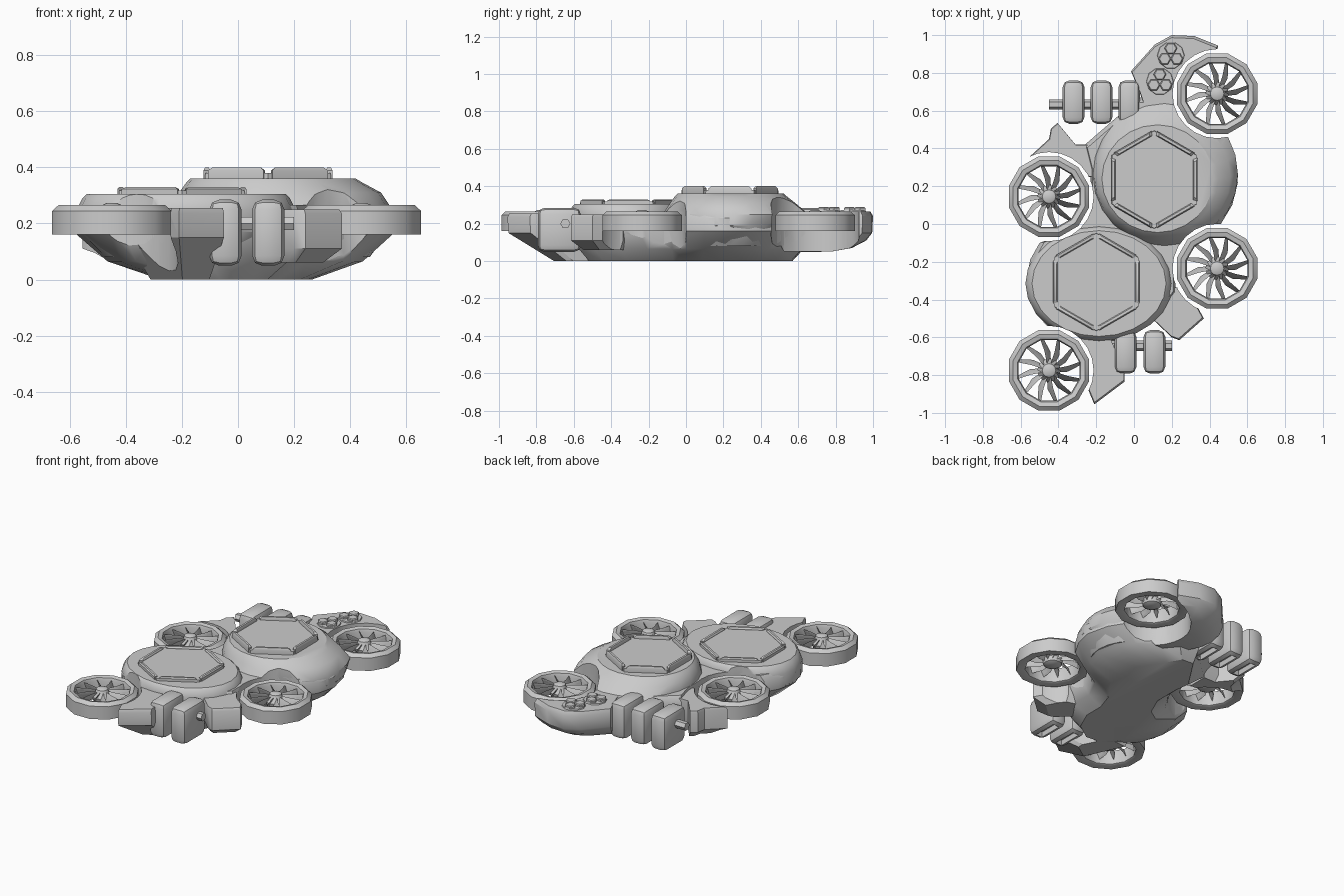
import bpy, bmesh
from math import sin, cos, pi, radians
from mathutils import Vector, Matrix

if "Cube" in bpy.data.objects:
    bpy.data.objects.remove(bpy.data.objects["Cube"])

FANS = [(.44, .69), (-.45, .145), (.44, -.235), (-.45, -.775)]


def finish(name, bm, angle=32):
    bmesh.ops.recalc_face_normals(bm, faces=bm.faces)
    me = bpy.data.meshes.new(name)
    bm.to_mesh(me)
    bm.free()
    ob = bpy.data.objects.new(name, me)
    bpy.context.collection.objects.link(ob)
    smooth(ob, angle)
    return ob


def smooth(ob, angle=32):
    bpy.ops.object.select_all(action='DESELECT')
    ob.select_set(True)
    bpy.context.view_layer.objects.active = ob
    bpy.ops.object.shade_smooth_by_angle(angle=radians(angle))


def add_loft(bm, rings, cap=True, closed=False):
    vs = [[bm.verts.new(p) for p in r] for r in rings]
    n = len(vs[0])
    pairs = list(zip(vs, vs[1:])) + ([(vs[-1], vs[0])] if closed else [])
    for a, b in pairs:
        for i in range(n):
            bm.faces.new((a[i], a[(i + 1) % n], b[(i + 1) % n], b[i]))
    if cap and not closed:
        bm.faces.new(vs[0])
        bm.faces.new(vs[-1])


def circle(cx, cy, rx, ry, z, n, start=0.0):
    return [(cx + rx * cos(start + 2 * pi * i / n), cy + ry * sin(start + 2 * pi * i / n), z) for i in range(n)]


def loft(name, rings, angle=32, **kw):
    bm = bmesh.new()
    add_loft(bm, rings, **kw)
    return finish(name, bm, angle)


def slab(name, outline, levels, pivot=(0, 0)):
    """Stack of scaled outlines: levels are (z, x scale, y scale)."""
    px, py = pivot
    return loft(name, [[(px + (x - px) * sx, py + (y - py) * sy, z) for x, y in outline]
                       for z, sx, sy in levels])


# Hull base with tapered keel
hull = slab("hull_base", [
    (.45, .475), (.515, .37), (.55, .22), (.52, .1), (.46, 0), (.3, -.08), (.22, -.22), (.22, -.37),
    (.1, -.52), (-.13, -.61), (-.3, -.6), (-.45, -.55), (-.52, -.475), (-.575, -.32), (-.55, -.19),
    (-.5, -.1), (-.34, -.04), (-.23, .1), (-.23, .3), (-.26, .42), (.03, .67), (.2, .66), (.3, .56)],
    [(0, .48, .85), (.065, .81, .94), (.16, 1, 1), (.23, 1, 1), (.265, .95, .96)])

# Two raised domes
rear_dome = loft("rear_dome", [circle(*c, 24) for c in [
    (.16, .235, .31, .28, .08), (.165, .25, .385, .35, .19), (.165, .265, .385, .39, .25),
    (.15, .25, .36, .335, .31), (.13, .24, .315, .30, .345), (.125, .24, .295, .285, .36)]])
front_dome = loft("front_dome", [circle(*c, 24) for c in [
    (-.19, -.31, .29, .26, .08), (-.185, -.315, .39, .30, .17), (-.185, -.315, .39, .305, .25),
    (-.185, -.315, .37, .295, .29), (-.185, -.315, .355, .28, .305)]])

# Outriggers
rear_arm = slab("rear_arm", [
    (-.015, .81), (.11, .95), (.2, 1), (.32, .995), (.445, .945), (.435, .905), (.44, .7), (.35, .5),
    (.1, .5), (.05, .64), (.03, .7)],
    [(.05, .6, .5), (.07, .8, .75), (.11, .95, .92), (.15, 1, .99), (.24, 1, 1), (.265, .97, .97)], (.15, .55))
front_fin = slab("front_fin", [
    (-.4, -.5), (-.21, -.955), (-.05, -.835), (-.05, -.77), (-.12, -.62), (0, -.48)],
    [(0, .6, .55), (.15, 1, .99), (.235, 1, 1), (.255, .97, .98)], (-.18, -.4))
right_block = slab("right_block", [
    (.1, -.3), (.24, -.34), (.29, -.355), (.37, -.5), (.24, -.615), (.2, -.6), (.11, -.515), (0, -.45)],
    [(.06, .75, .75), (.11, 1, 1), (.235, 1, 1), (.25, .97, .97)], (.1, -.35))
left_block = slab("left_block", [
    (-.565, .345), (-.45, .45), (-.44, .505), (-.405, .535), (-.31, .42), (-.2, .42), (-.2, .25), (-.35, .25)],
    [(.06, .75, .75), (.11, 1, 1), (.235, 1, 1), (.25, .98, .98)], (-.25, .35))

# Cut round fan pockets out of the body
cutters = [loft("fan_pocket_cutter", [circle(x, y, .236, .236, z, 24) for z in (-.2, .6)]) for x, y in FANS]
bodies = [hull, rear_dome, front_dome, rear_arm, front_fin, right_block, left_block]
for ob in bodies:
    for c in cutters:
        m = ob.modifiers.new("pocket", 'BOOLEAN')
        m.operation, m.solver, m.object = 'DIFFERENCE', 'EXACT', c
deps = bpy.context.evaluated_depsgraph_get()
meshes = [bpy.data.meshes.new_from_object(ob.evaluated_get(deps)) for ob in bodies]
for ob, me in zip(bodies, meshes):
    ob.modifiers.clear()
    ob.data = me
    smooth(ob)
for c in cutters:
    bpy.data.objects.remove(c)


# Ducted fans: ring, hub and swept blades
def fan(x, y):
    prof = [(.22, .16), (.22, .245), (.197, .265), (.172, .258), (.166, .24), (.166, .165), (.175, .16)]
    loft("fan_ring", [circle(x, y, r, r, z, 12, pi / 12) for r, z in prof], closed=True)
    loft("fan_hub", [circle(x, y, r, r, z, 12) for r, z in
                     [(.035, .18), (.055, .19), (.062, .22), (.04, .25), (.036, .265), (.02, .272)]])
    bm = bmesh.new()
    for k in range(12):
        a = 2 * pi * k / 12
        rings = []
        for r, sweep, half, zc, dz in [(.04, 0, .28, .225, .022), (.1, .08, .15, .22, .024), (.17, .22, .05, .215, .024)]:
            p = [Vector((x + r * cos(a + sweep + s * half), y + r * sin(a + sweep + s * half), zc + s * dz))
                 for s in (-1, 1)]
            up = Vector((0, 0, .006))
            rings.append([p[0], p[1], p[1] + up, p[0] + up])
        add_loft(bm, rings)
    finish("fan_blades", bm)


for f in FANS:
    fan(*f)


# Hexagonal hatches with six raised edge bars
def hatch(name, cx, cy, z, h):
    loft(name + "_plate", [circle(cx, cy, r, r, zz, 6, pi / 6)
                           for r, zz in [(.262, z - .03), (.258, z + h * .5)]])
    bm = bmesh.new()
    for k in range(6):
        rot = Matrix.Translation((cx, cy, z)) @ Matrix.Rotation(k * pi / 3, 4, 'Z')
        rings = []
        for ln, w0, w1, zz in [(.115, .206, .23, 0), (.115, .206, .23, h * .7), (.1, .211, .224, h)]:
            rings.append([rot @ Vector(p) for p in
                          [(w0, -ln * .93, zz), (w1, -ln, zz), (w1, ln, zz), (w0, ln * .93, zz)]])
        add_loft(bm, rings)
    finish(name + "_bars", bm)


hatch("rear_hatch", .107, .235, .36, .04)
hatch("front_hatch", -.2, -.307, .305, .025)


# Rounded pods on axles
def pod(x, y):
    bm = bmesh.new()
    bmesh.ops.create_cube(bm, size=1, matrix=Matrix.Translation((x, y, .167)) @ Matrix.Diagonal((.115, .23, .235, 1)))
    bmesh.ops.bevel(bm, geom=bm.edges[:], offset=.035, segments=2, profile=.5, affect='EDGES')
    bm.normal_update()
    low = min(bm.faces, key=lambda f: f.calc_center_median().z)
    bmesh.ops.inset_individual(bm, faces=[low], thickness=.008, depth=-.03)
    finish("pod", bm, 40)


def axle(x0, x1, y):
    loft("pod_axle", [[(x, y + .027 * cos(i * pi / 3), .2 + .027 * sin(i * pi / 3)) for i in range(6)]
                      for x in (x0, x1)])


for px in (-.32, -.172, -.025):
    pod(px, .645)
for px in (-.045, .108):
    pod(px, -.677)
axle(-.45, .05, .632)
axle(-.12, .2, -.645)

# Sensor clusters of three hexagonal studs on a low disc
for n, (cx, cy) in enumerate([(.195, .893), (.137, .755)]):
    loft("sensor_base", [circle(cx, cy, r, r, z, 10) for r, z in [(.075, .255), (.07, .272)]])
    for k in range(3):
        a = pi / 2 + 2 * pi * k / 3
        loft("sensor_stud", [circle(cx + .037 * cos(a), cy + .037 * sin(a), r, r, z, 6)
                             for r, z in [(.034, .26), (.034, .283), (.028, .288)]])
